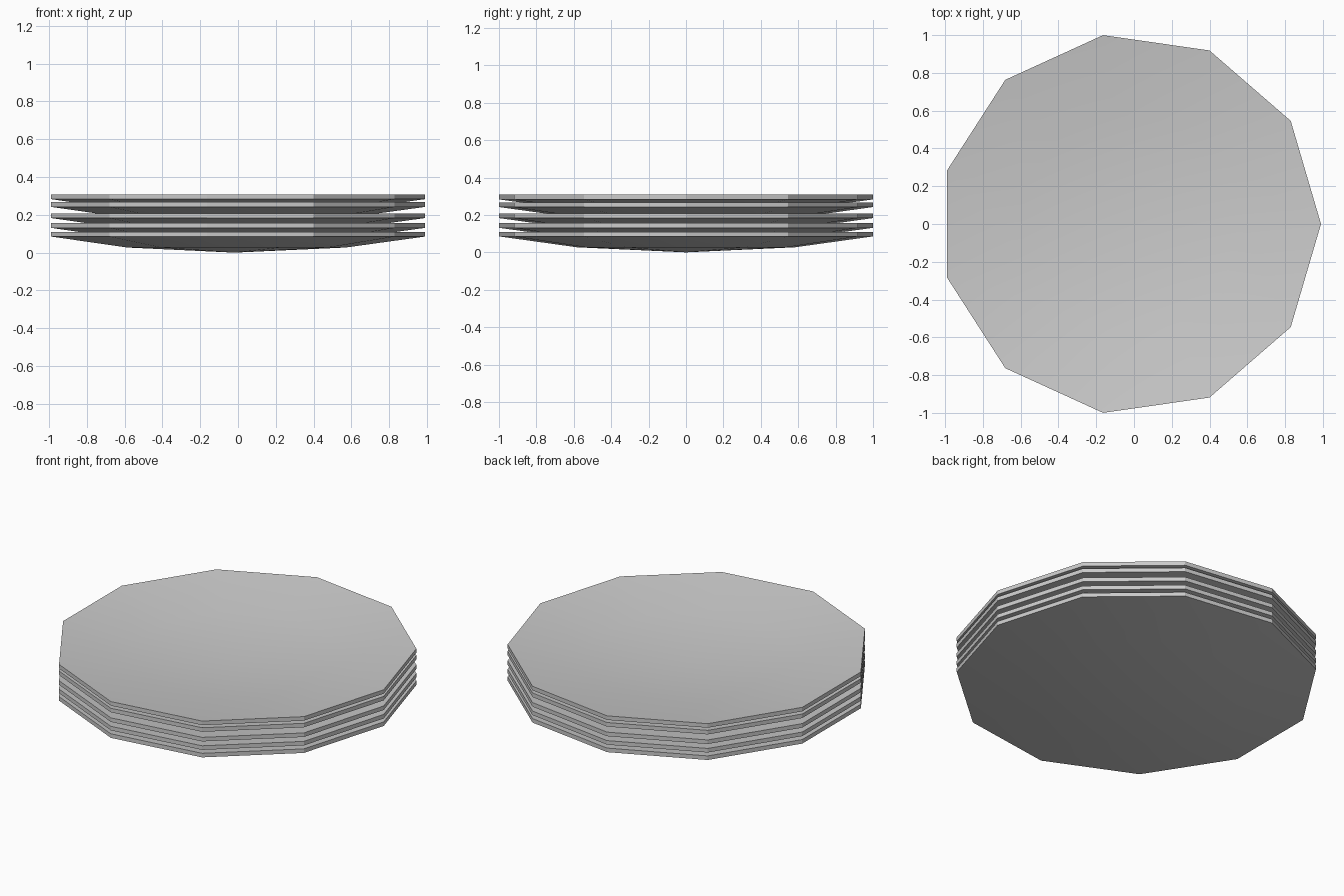
import bpy
import bmesh
from math import cos, sin, tau, radians

SIDES = 11
CENTRE_X = -0.02
RIM_RADIUS = 1.01
MID_RADIUS = 0.59
THICKNESS = 0.025

cube = bpy.data.objects.get("Cube")
if cube:
    bpy.data.objects.remove(cube, do_unlink=True)

# Single plain grey glaze
glaze = bpy.data.materials.new("grey_glaze")
glaze.use_nodes = True
colour = (0.6, 0.6, 0.6, 1)
glaze.diffuse_color = colour
glaze.node_tree.nodes["Principled BSDF"].inputs["Base Color"].default_value = colour


def ring(bm, radius, z):
    return [bm.verts.new((radius * cos(tau * i / SIDES), radius * sin(tau * i / SIDES), z))
            for i in range(SIDES)]


def add_plate(name, base_z):
    """Shallow dish: a closed shell with an outer underside, a rim and a hollow top."""
    bm = bmesh.new()
    bottom = bm.verts.new((0, 0, 0))
    top = bm.verts.new((0, 0, THICKNESS))
    rings = [ring(bm, MID_RADIUS, 0.027), ring(bm, RIM_RADIUS, 0.085),
             ring(bm, RIM_RADIUS, 0.085 + THICKNESS), ring(bm, MID_RADIUS, 0.027 + THICKNESS)]
    for i in range(SIDES):
        j = (i + 1) % SIDES
        bm.faces.new((bottom, rings[0][j], rings[0][i]))
        for a, b in zip(rings, rings[1:]):
            bm.faces.new((a[i], a[j], b[j], b[i]))
        bm.faces.new((top, rings[3][i], rings[3][j]))
    bmesh.ops.recalc_face_normals(bm, faces=bm.faces)
    mesh = bpy.data.meshes.new(name)
    bm.to_mesh(mesh)
    bm.free()
    mesh.materials.append(glaze)
    plate = bpy.data.objects.new(name, mesh)
    plate.location = (CENTRE_X, 0, base_z)
    bpy.context.collection.objects.link(plate)
    bpy.ops.object.select_all(action="DESELECT")
    plate.select_set(True)
    bpy.context.view_layer.objects.active = plate
    bpy.ops.object.shade_smooth_by_angle(angle=radians(30))


# Loose stack of nested plates
for number, height in enumerate((0, 0.046, 0.098, 0.157, 0.198), start=1):
    add_plate(f"plate_{number}", height)
